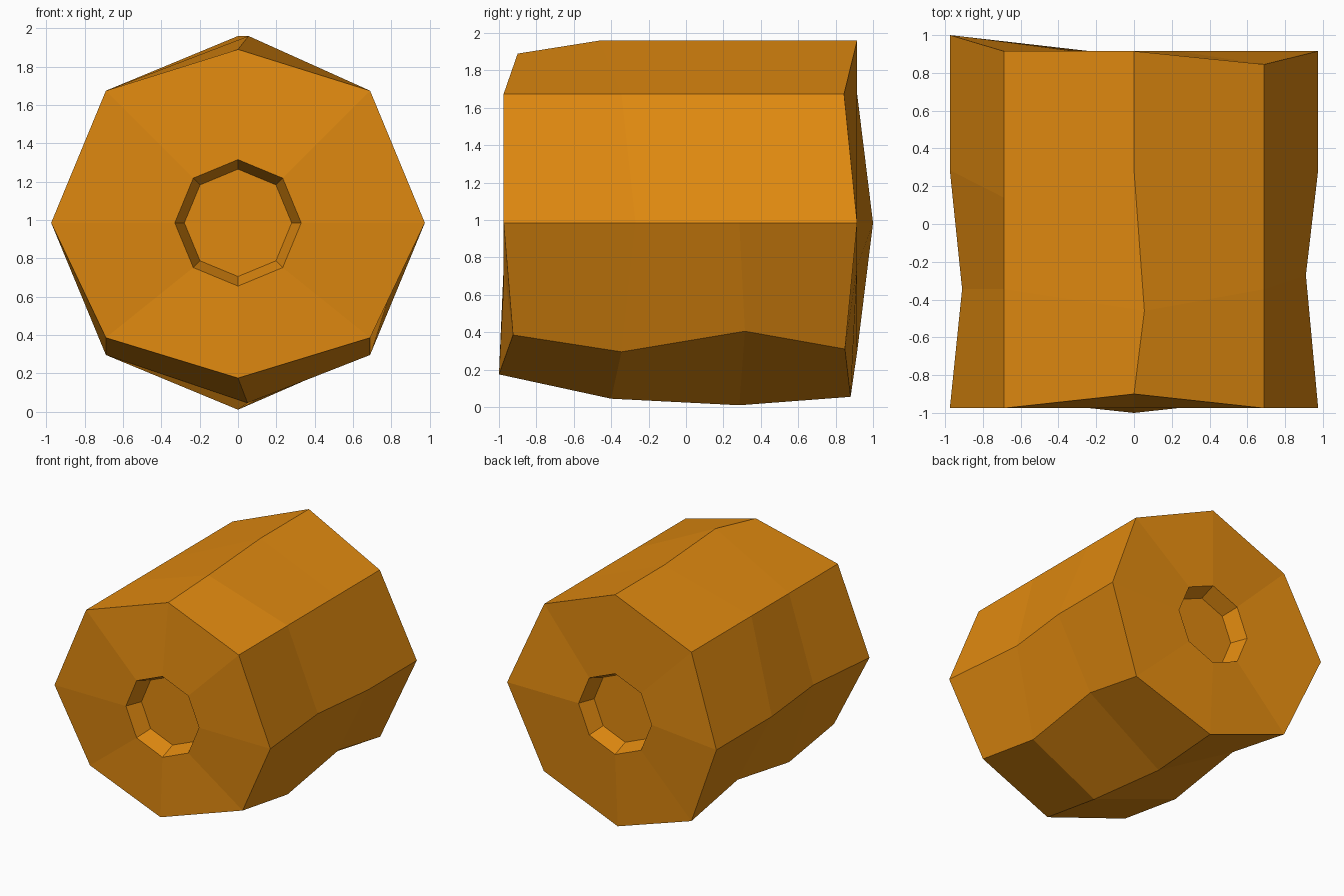
import bpy
import bmesh
from math import cos, sin, pi
from mathutils import Vector

cube = bpy.data.objects.get("Cube")
if cube:
    bpy.data.objects.remove(cube, do_unlink=True)

SIDES = 8
CENTRE_Z = 0.985
RADIUS = 0.975
FRONT, BACK = -0.975, 0.915
HUB_RADIUS, FLOOR_RADIUS, HUB_DEPTH = 0.33, 0.28, 0.13

# Corner numbers around the octagon, counted from the left side upwards
LEFT, UPPER_LEFT, TOP, UPPER_RIGHT, RIGHT, LOWER_RIGHT, BOTTOM, LOWER_LEFT = range(SIDES)

# Small hand-pushed dents: (ring, corner) -> offset
DENTS = {
    (0, TOP): (0, 0.075, -0.07),
    (0, LOWER_RIGHT): (0, 0.05, 0.09),
    (0, LOWER_LEFT): (0, 0.05, 0.09),
    (0, BOTTOM): (0, -0.025, 0.165),
    (1, LEFT): (-0.065, 0.075, 0),
    (1, TOP): (0.055, -0.115, 0),
    (1, RIGHT): (0.065, 0, 0),
    (1, BOTTOM): (0.05, -0.055, 0.035),
    (2, UPPER_RIGHT): (0, -0.145, 0),
    (2, LOWER_RIGHT): (0, 0.035, 0.11),
    (2, LOWER_LEFT): (0, 0.03, 0.11),
    (3, UPPER_LEFT): (0, -0.07, 0),
    (3, RIGHT): (0, 0.085, 0),
    (3, BOTTOM): (0, -0.035, 0.045),
    (3, LOWER_LEFT): (0, -0.065, 0.015),
}


def add_ring(bm, radius, y, ring=None):
    """Octagon of vertices facing along y, dented when it is a body ring."""
    verts = []
    for k in range(SIDES):
        a = 2 * pi * k / SIDES
        p = Vector((radius * cos(a), y, CENTRE_Z + radius * sin(a)))
        verts.append(bm.verts.new(p + Vector(DENTS.get((ring, k), (0, 0, 0)))))
    return verts


def bridge(bm, a, b):
    for k in range(SIDES):
        n = (k + 1) % SIDES
        bm.faces.new((a[k], a[n], b[n], b[k]))


bm = bmesh.new()

# Dented body: four octagon rings from front to back
body = [add_ring(bm, RADIUS, FRONT + (BACK - FRONT) * i / 3, i) for i in range(4)]

# Recessed hub at each end
front_hub = [add_ring(bm, FLOOR_RADIUS, FRONT + HUB_DEPTH), add_ring(bm, HUB_RADIUS, FRONT)]
back_hub = [add_ring(bm, HUB_RADIUS, BACK), add_ring(bm, FLOOR_RADIUS, BACK - HUB_DEPTH)]

rings = front_hub + body + back_hub
for a, b in zip(rings, rings[1:]):
    bridge(bm, a, b)
bm.faces.new(rings[0])
bm.faces.new(rings[-1])
bmesh.ops.recalc_face_normals(bm, faces=bm.faces)

mesh = bpy.data.meshes.new("bale")
bm.to_mesh(mesh)
bm.free()

# Straw colour
straw = bpy.data.materials.new("straw_orange")
straw.use_nodes = True
colour = (0.74, 0.25, 0.005, 1)
straw.diffuse_color = colour
straw.node_tree.nodes["Principled BSDF"].inputs["Base Color"].default_value = colour
mesh.materials.append(straw)

bale = bpy.data.objects.new("bale", mesh)
bpy.context.collection.objects.link(bale)
